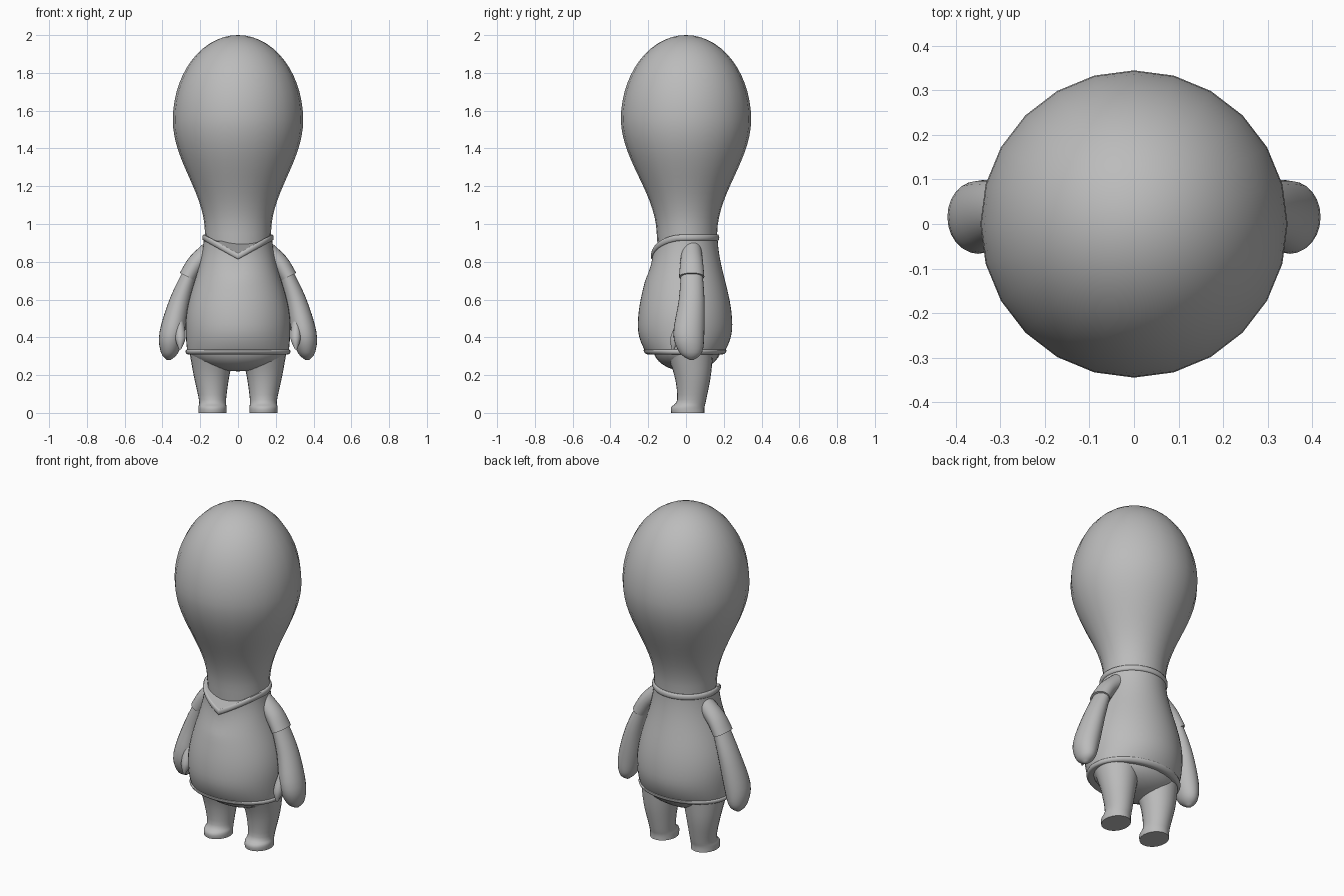
import bpy, bmesh
from math import cos, sin, radians, pi

cube = bpy.data.objects.get("Cube")
if cube:
    bpy.data.objects.remove(cube)

grey = .5
clay = bpy.data.materials.new("plain grey")
clay.use_nodes = True
clay.diffuse_color = (grey, grey, grey, 1)
clay.node_tree.nodes["Principled BSDF"].inputs["Base Color"].default_value = clay.diffuse_color


def ease(start, end, t):
    """Half-cosine blend between two values."""
    return start + (end - start) * (1 - cos(pi * t)) / 2


def catmull(before, start, end, after, t):
    """One smooth step on a curve through four values."""
    slope_in, slope_out = (end - before) / 2, (after - start) / 2
    gap = end - start
    bend = 3 * gap - 2 * slope_in - slope_out
    twist = slope_in + slope_out - 2 * gap
    return start + t * (slope_in + t * (bend + t * twist))


def refine(rings, steps=4):
    """Add smooth in-between rings."""
    padded = [rings[0], *rings, rings[-1]]
    result = []
    for group in zip(padded, padded[1:], padded[2:], padded[3:]):
        for step in range(steps):
            result.append([catmull(*values, step / steps) for values in zip(*group)])
    return result + [rings[-1]]


def loft(name, rings, sides=24, mirror=False, lift=None):
    """Skin elliptical rings: x, y, z, radius x, radius y, tilt in degrees."""
    bm = bmesh.new()
    rows = []
    for x, y, z, radius_x, radius_y, tilt in rings:
        row = []
        for side in range(sides):
            angle = 2 * pi * side / sides
            across = radius_x * cos(angle)
            point = [x + across * cos(radians(tilt)),
                     y + radius_y * sin(angle),
                     z + across * sin(radians(tilt))]
            if lift:
                point[2] += lift(*point)
            row.append(bm.verts.new(point))
        rows.append(row)
    for lower, upper in zip(rows, rows[1:]):
        for side in range(sides):
            after = (side + 1) % sides
            bm.faces.new((lower[side], lower[after], upper[after], upper[side]))
    bm.faces.new(rows[0])
    bm.faces.new(rows[-1])
    bmesh.ops.remove_doubles(bm, verts=bm.verts, dist=.0001)
    bmesh.ops.recalc_face_normals(bm, faces=bm.faces)
    mesh = bpy.data.meshes.new(name)
    bm.to_mesh(mesh)
    bm.free()
    mesh.materials.append(clay)
    part = bpy.data.objects.new(name, mesh)
    bpy.context.collection.objects.link(part)
    bpy.ops.object.select_all(action='DESELECT')
    part.select_set(True)
    bpy.context.view_layer.objects.active = part
    bpy.ops.object.shade_smooth_by_angle(angle=radians(50))
    if mirror:
        part.modifiers.new("Mirror", 'MIRROR').use_mirror_merge = False


# Egg-shaped head: eased taper into the neck, half ellipsoid above
head_width, head_middle, neck_top = .345, 1.55, .95
rings = [(0, .005, .8, .165, .15, 0)]
count = 14
for i in range(count):
    t = 1 - i / count
    radius = ease(head_width, .175, t)
    z = head_middle + (neck_top - head_middle) * t
    rings.append((0, .005 * t, z, radius, radius - .015 * t, 0))
for i in range(count + 1):
    angle = pi / 2 * i / count
    radius = head_width * cos(angle)
    rings.append((0, 0, head_middle + .45 * sin(angle), radius, radius, 0))
loft("head", rings)

# Shirt body: round belly, eased in towards the neck
belly, hem_height, rim = .46, .31, .945


def torso(z, grow=0):
    if z > belly:
        t = (z - belly) / (rim - belly)
        width, depth = ease(.277, .18, t), ease(.25, .172, t)
    else:
        tuck = ((belly - z) / (belly - hem_height)) ** 2
        width, depth = .277 - .01 * tuck, .25 - .05 * tuck
    return (0, -.005, z, width + grow, depth + grow, 0)


def neck_dip(x, y):
    """Drop of the V-shaped neckline at the front."""
    return min(0, abs(x) / .18 - 1) * .1 if y < 0 else 0


def shirt_lift(x, y, z):
    return neck_dip(x, y) * max(0, z - .7) / (rim - .7)


def collar_lift(x, y, z):
    return neck_dip(x, y)


def band(name, low, height, lift=None):
    """Rounded trim that follows the shirt."""
    rings = []
    for i in range(7):
        t = i / 6
        rings.append(torso(ease(low, low + height, t), .009 * sin(pi * t)))
    loft(name, rings, sides=48, lift=lift)


rows = 20
loft("shirt", [torso(hem_height + (rim - hem_height) * i / rows) for i in range(rows + 1)],
     sides=48, lift=shirt_lift)
band("collar", rim - .033, .033, collar_lift)
band("hem", hem_height, .025)

# Hips: half ellipsoid tucked under the belly
rings = []
for i in range(9):
    angle = pi / 2 * i / 8
    rings.append((0, .005, .34 - .12 * sin(angle), .26 * cos(angle), .18 * cos(angle), 0))
loft("hips", rings)

# Legs ending in small feet
loft("legs", refine([
    (.135, .01, 0, .075, .088, 0),
    (.135, .01, .03, .075, .088, 0),
    (.135, .03, .07, .072, .077, 0),
    (.14, .035, .2, .095, .097, 0),
    (.135, .015, .34, .125, .13, 0)]), mirror=True)

# Sleeves, wider at the cuff
loft("sleeves", refine([
    (.125, .03, .88, .05, .05, 45),
    (.215, .03, .8, .048, .06, 36),
    (.266, .03, .72, .047, .067, 27)]), mirror=True)

# Arms with mitten hands
loft("arms", refine([
    (.24, .03, .77, .036, .055, 30),
    (.305, .03, .6, .054, .068, 18),
    (.35, .015, .42, .066, .082, 5),
    (.362, .025, .32, .046, .06, 0),
    (.366, .03, .28, .01, .01, 0)]), mirror=True)

# Thumbs
loft("thumbs", refine([
    (.31, -.01, .5, .02, .03, 0),
    (.305, -.05, .4, .028, .032, 0),
    (.307, -.07, .335, .005, .005, 0)]), sides=16, mirror=True)
